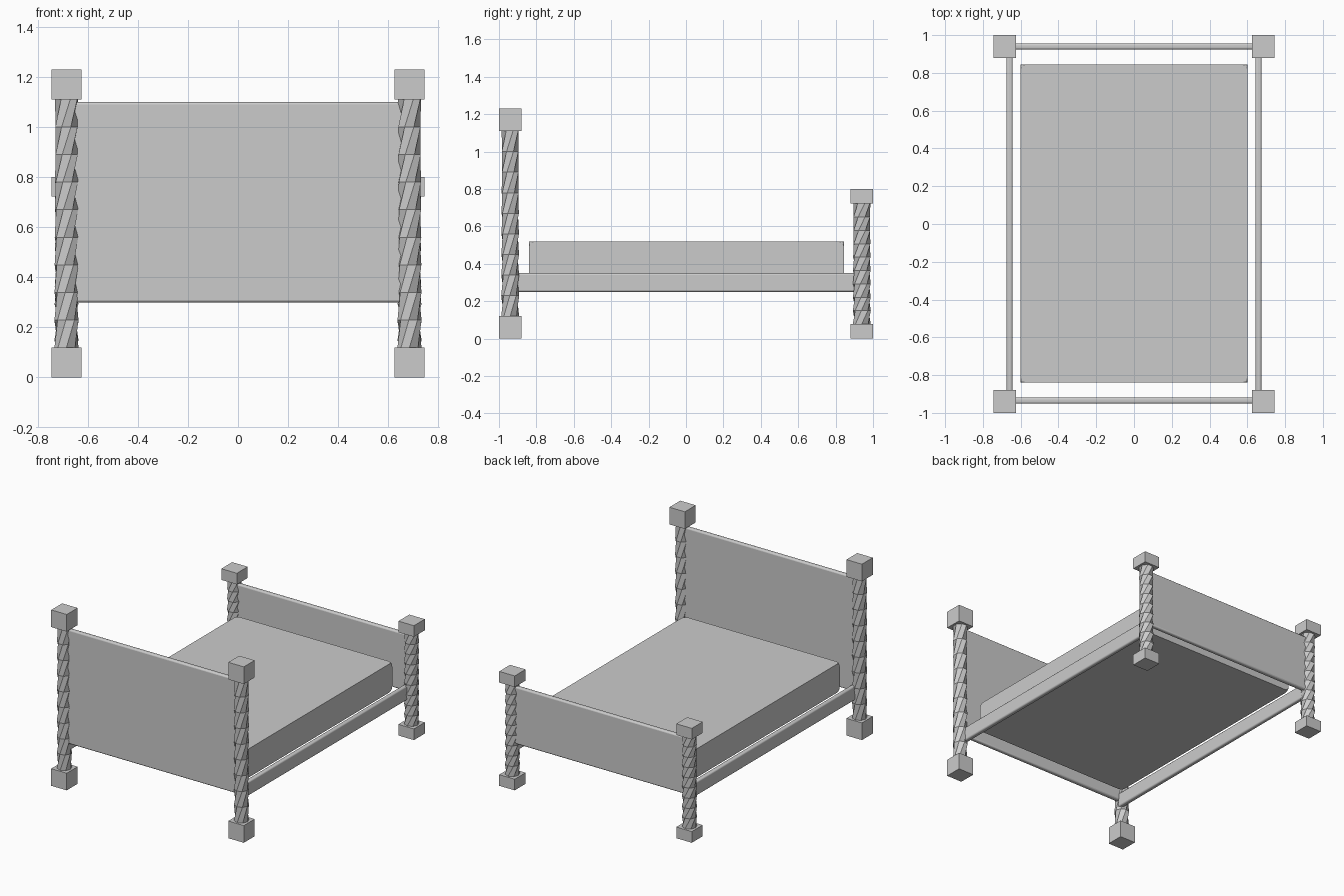
import bpy, bmesh, math

if "Cube" in bpy.data.objects:
    bpy.data.objects.remove(bpy.data.objects["Cube"])


def make_object(name, bm):
    bmesh.ops.recalc_face_normals(bm, faces=bm.faces)
    mesh = bpy.data.meshes.new(name)
    bm.to_mesh(mesh)
    bm.free()
    obj = bpy.data.objects.new(name, mesh)
    bpy.context.collection.objects.link(obj)
    return obj


def add_box(bm, lo, hi):
    verts = bmesh.ops.create_cube(bm, size=1)["verts"]
    for v in verts:
        v.co = [(a + b) / 2 + c * (b - a) for a, b, c in zip(lo, hi, v.co)]


def rounded_box(name, lo, hi, width, affect="EDGES"):
    bm = bmesh.new()
    add_box(bm, lo, hi)
    obj = make_object(name, bm)
    mod = obj.modifiers.new("Bevel", "BEVEL")
    mod.width, mod.segments, mod.affect = width, 3, affect
    mod.limit_method = "NONE"
    return obj


def smooth(obj):
    bpy.ops.object.select_all(action="DESELECT")
    obj.select_set(True)
    bpy.context.view_layer.objects.active = obj
    bpy.ops.object.shade_smooth_by_angle(angle=math.radians(35))


def twisted_post(name, x, y, height):
    # square foot and cap blocks
    h = 0.06
    block = height * 0.0976
    bm = bmesh.new()
    add_box(bm, (x - h, y - h, 0), (x + h, y + h, block))
    add_box(bm, (x - h, y - h, height - block), (x + h, y + h, height))
    # faceted shaft: each ring is turned against the one below
    sides, rows, radius, turn = 8, 9, 0.048, math.radians(42)
    rings = []
    for r in range(rows + 1):
        z = block + (height - 2 * block) * r / rows
        ring = []
        for s in range(sides):
            a = 2 * math.pi * s / sides + r * turn
            ring.append(bm.verts.new((x + radius * math.cos(a), y + radius * math.sin(a), z)))
        rings.append(ring)
    for low, high in zip(rings, rings[1:]):
        for s in range(sides):
            t = (s + 1) % sides
            bm.faces.new((low[s], low[t], high[t], high[s]))
    bm.faces.new(rings[0][::-1])
    bm.faces.new(rings[-1])
    return make_object(name, bm)


# Posts: tall at the head, shorter at the foot
for side, sx in (("left", -1), ("right", 1)):
    twisted_post(f"head_post_{side}", sx * 0.685, -0.94, 1.23)
    twisted_post(f"foot_post_{side}", sx * 0.685, 0.94, 0.80)

    # Side rails
    rail_x = sx * 0.659
    smooth(rounded_box(f"side_rail_{side}", (rail_x - 0.016, -0.93, 0.25),
                       (rail_x + 0.016, 0.93, 0.35), 0.01))

# Head and foot boards
for name, y, top in (("headboard", -0.935, 1.10), ("footboard", 0.94, 0.70)):
    smooth(rounded_box(name, (-0.68, y - 0.016, 0.30), (0.68, y + 0.016, top), 0.01))

# Mattress with clipped corners
rounded_box("mattress", (-0.602, -0.84, 0.32), (0.602, 0.845, 0.52), 0.03, "VERTICES")
